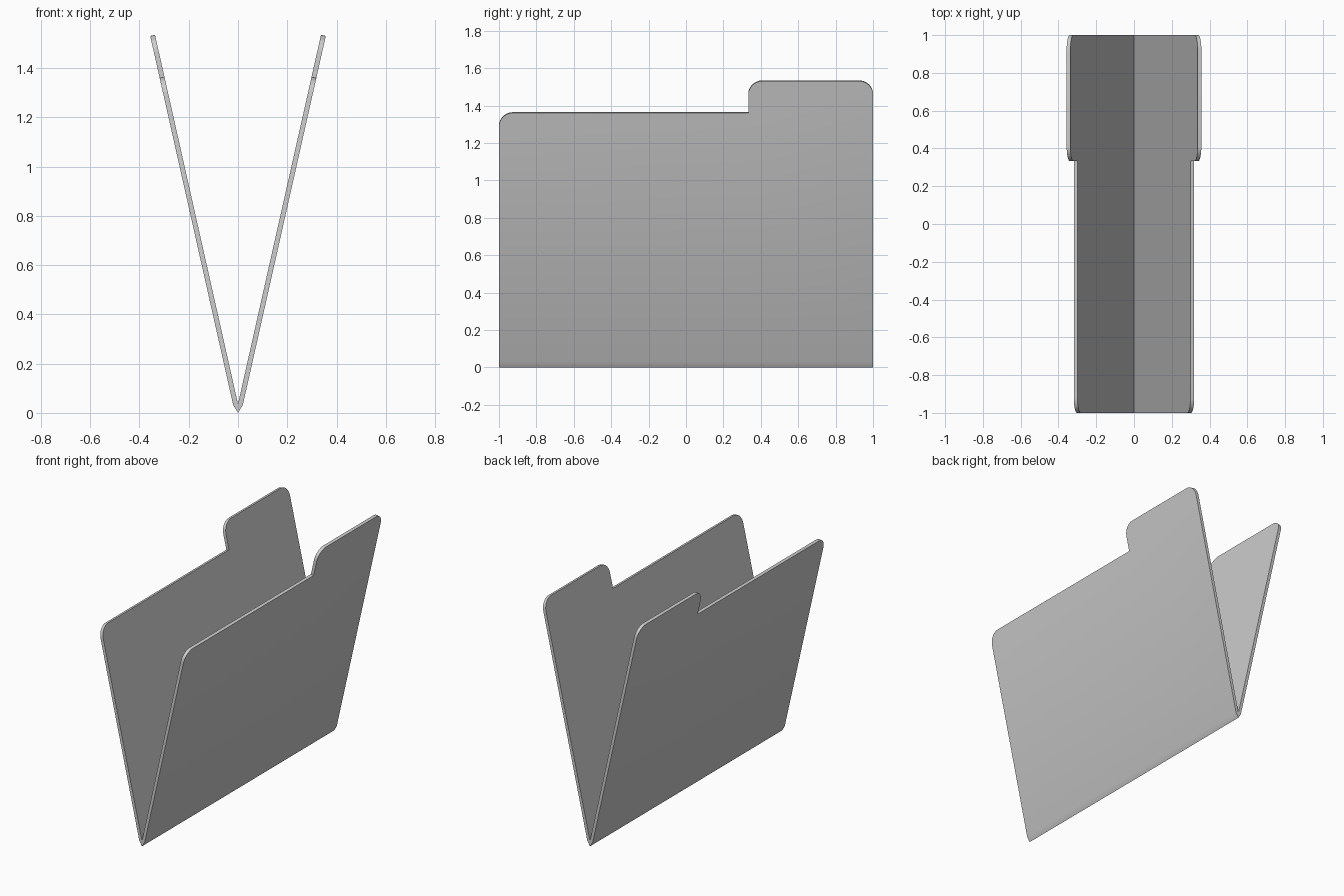
import bpy, bmesh
from math import sin, cos, pi, radians

if "Cube" in bpy.data.objects:
    bpy.data.objects.remove(bpy.data.objects["Cube"])

LEAN = radians(12.67)   # lean of each cover from vertical
THICK = 0.02
FOLD_Z = 0.036          # height of the inside crease
R = 0.075               # corner radius
SHOULDER = (1.365 - FOLD_Z) / cos(LEAN)
TAB_TOP = (1.535 - FOLD_Z) / cos(LEAN)
TAB_Y = 0.333


def corner(cy, cs, start):
    """Quarter-circle of outline points, turning clockwise from start."""
    return [(cy + R * cos(start - i * pi / 16), cs + R * sin(start - i * pi / 16))
            for i in range(9)]


# Cover outline: y along the fold, s up the slope
outline = [(-1, 0)]
outline += corner(-1 + R, SHOULDER - R, pi)
outline += [(TAB_Y, SHOULDER)]
outline += corner(TAB_Y + R, TAB_TOP - R, pi)
outline += corner(1 - R, TAB_TOP - R, pi / 2)
outline += [(1, 0)]

bm = bmesh.new()


def place(y, s, t):
    return bm.verts.new((s * sin(LEAN) + t * cos(LEAN), y,
                         FOLD_Z + s * cos(LEAN) - t * sin(LEAN)))


# One cover: inner face, outer face and rim
inner = [place(y, s, 0) for y, s in outline]
outer = [place(y, s, THICK) for y, s in outline]
bm.faces.new(inner)
bm.faces.new(outer)
for i in range(len(outline) - 1):
    bm.faces.new((inner[i], inner[i + 1], outer[i + 1], outer[i]))

# Half of the pointed spine below the crease
front_tip = bm.verts.new((0, -1, 0))
back_tip = bm.verts.new((0, 1, 0))
bm.faces.new((outer[0], outer[-1], back_tip, front_tip))
bm.faces.new((inner[0], outer[0], front_tip))
bm.faces.new((inner[-1], outer[-1], back_tip))

# Mirror to the opposite cover and weld along the fold
half = bm.verts[:] + bm.edges[:] + bm.faces[:]
bmesh.ops.mirror(bm, geom=half, axis='X', merge_dist=0.0001)
bmesh.ops.remove_doubles(bm, verts=bm.verts[:], dist=0.0001)
bmesh.ops.recalc_face_normals(bm, faces=bm.faces[:])

mesh = bpy.data.meshes.new("open_folder")
bm.to_mesh(mesh)
bm.free()
folder = bpy.data.objects.new("open_folder", mesh)
bpy.context.collection.objects.link(folder)

# Smooth the rounded corners, keep the other edges sharp
bpy.context.view_layer.objects.active = folder
folder.select_set(True)
bpy.ops.object.shade_smooth_by_angle(angle=radians(25))
